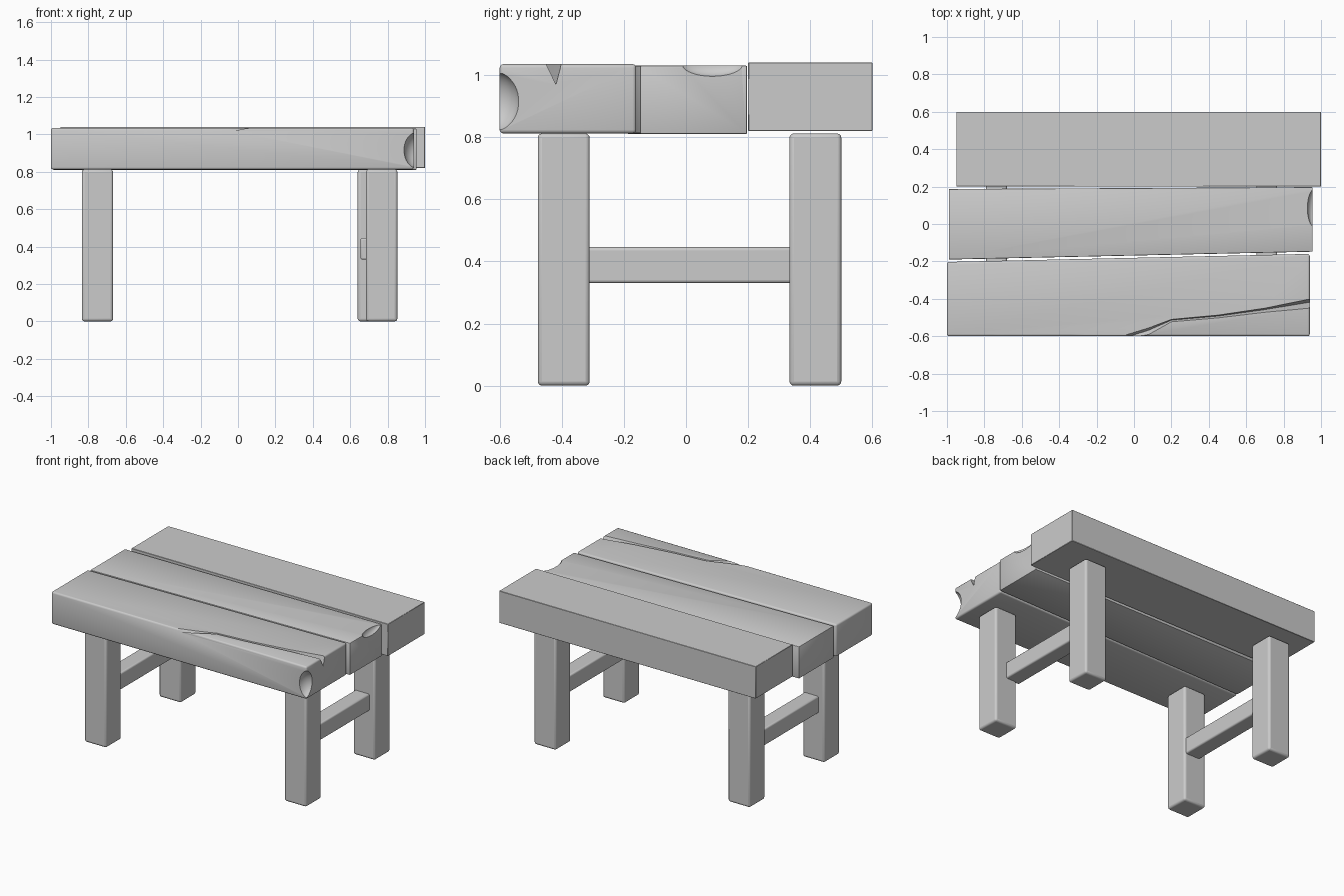
import bpy, bmesh
from math import radians

if "Cube" in bpy.data.objects:
    bpy.data.objects.remove(bpy.data.objects["Cube"])


def finish(bm, name):
    bmesh.ops.recalc_face_normals(bm, faces=bm.faces)
    mesh = bpy.data.meshes.new(name)
    bm.to_mesh(mesh)
    bm.free()
    ob = bpy.data.objects.new(name, mesh)
    bpy.context.collection.objects.link(ob)
    return ob


def loft(name, sections):
    """Closed solid through matching cross-sections."""
    bm = bmesh.new()
    rings = [[bm.verts.new(p) for p in s] for s in sections]
    n = len(rings[0])
    for a, b in zip(rings, rings[1:]):
        for i in range(n):
            j = (i + 1) % n
            bm.faces.new((a[i], a[j], b[j], b[i]))
    bm.faces.new(rings[0])
    bm.faces.new(rings[-1])
    return finish(bm, name)


def block(name, outline, z0, z1, bevel, segments=3):
    ob = loft(name, [[(x, y, z) for x, y in outline] for z in (z0, z1)])
    if bevel:
        m = ob.modifiers.new("Rounded edges", 'BEVEL')
        m.width, m.segments = bevel, segments
    return ob


def rect(x0, x1, y0, y1):
    return [(x0, y0), (x1, y0), (x1, y1), (x0, y1)]


def scoop(name, centre, radii):
    bm = bmesh.new()
    bmesh.ops.create_uvsphere(bm, u_segments=40, v_segments=24, radius=1)
    bmesh.ops.scale(bm, vec=radii, verts=bm.verts)
    bmesh.ops.translate(bm, vec=centre, verts=bm.verts)
    return finish(bm, name)


def activate(ob):
    bpy.ops.object.select_all(action='DESELECT')
    ob.select_set(True)
    bpy.context.view_layer.objects.active = ob


def carve(ob, *cutters):
    for c in cutters:
        m = ob.modifiers.new("Carve " + c.name, 'BOOLEAN')
        m.operation, m.solver, m.object = 'DIFFERENCE', 'EXACT', c
    activate(ob)
    for m in list(ob.modifiers):
        bpy.ops.object.modifier_apply(modifier=m.name)
    for c in cutters:
        bpy.data.objects.remove(c)


# Three tabletop planks
back = block("back_plank", rect(-0.95, 1.0, 0.2, 0.6), 0.82, 1.04, 0.002, 1)
middle = block("middle_plank", [(-0.99, -0.19), (0.955, -0.148), (0.955, 0.197), (-0.99, 0.187)],
               0.81, 1.03, 0.005, 2)
front = block("front_plank", [(-1.0, -0.6), (0.94, -0.6), (0.94, -0.16), (-1.0, -0.203)],
              0.812, 1.035, 0.012)

# Worn chips at the plank ends
carve(middle, scoop("end_chip", (0.962, 0.085, 1.035), (0.035, 0.1, 0.04)))
corner = scoop("corner_chip", (0.96, -0.62, 0.915), (0.075, 0.085, 0.1))

# Long split: x, back lip, front lip, depth
path = [(-0.15, -0.635, -0.66, 0.015), (-0.05, -0.595, -0.635, 0.018), (0.08, -0.555, -0.59, 0.025),
        (0.2, -0.51, -0.523, 0.025), (0.45, -0.487, -0.502, 0.03), (0.7, -0.45, -0.472, 0.04),
        (0.96, -0.397, -0.448, 0.068)]
crack = loft("crack", [[(x, hi, 1.06), (x, hi, 1.035), (x, hi + 0.35 * (lo - hi), 1.035 - d),
                        (x, lo, 1.035), (x, lo, 1.06)] for x, hi, lo, d in path])
carve(front, corner, crack)

# Legs
parts = [back, middle, front]
for name, x, y in (("front_left_leg", -0.835, -0.477), ("back_left_leg", -0.835, 0.333),
                   ("front_right_leg", 0.685, -0.477), ("back_right_leg", 0.64, 0.333)):
    parts.append(block(name, rect(x, x + 0.167, y, y + 0.167), 0, 0.812, 0.014))

# Stretchers joining each pair of legs
for name, x in (("left_stretcher", -0.735), ("right_stretcher", 0.71)):
    parts.append(block(name, rect(x - 0.055, x + 0.055, -0.325, 0.35), 0.33, 0.446, 0.01))

for ob in parts:
    activate(ob)
    bpy.ops.object.shade_smooth_by_angle(angle=radians(35))
